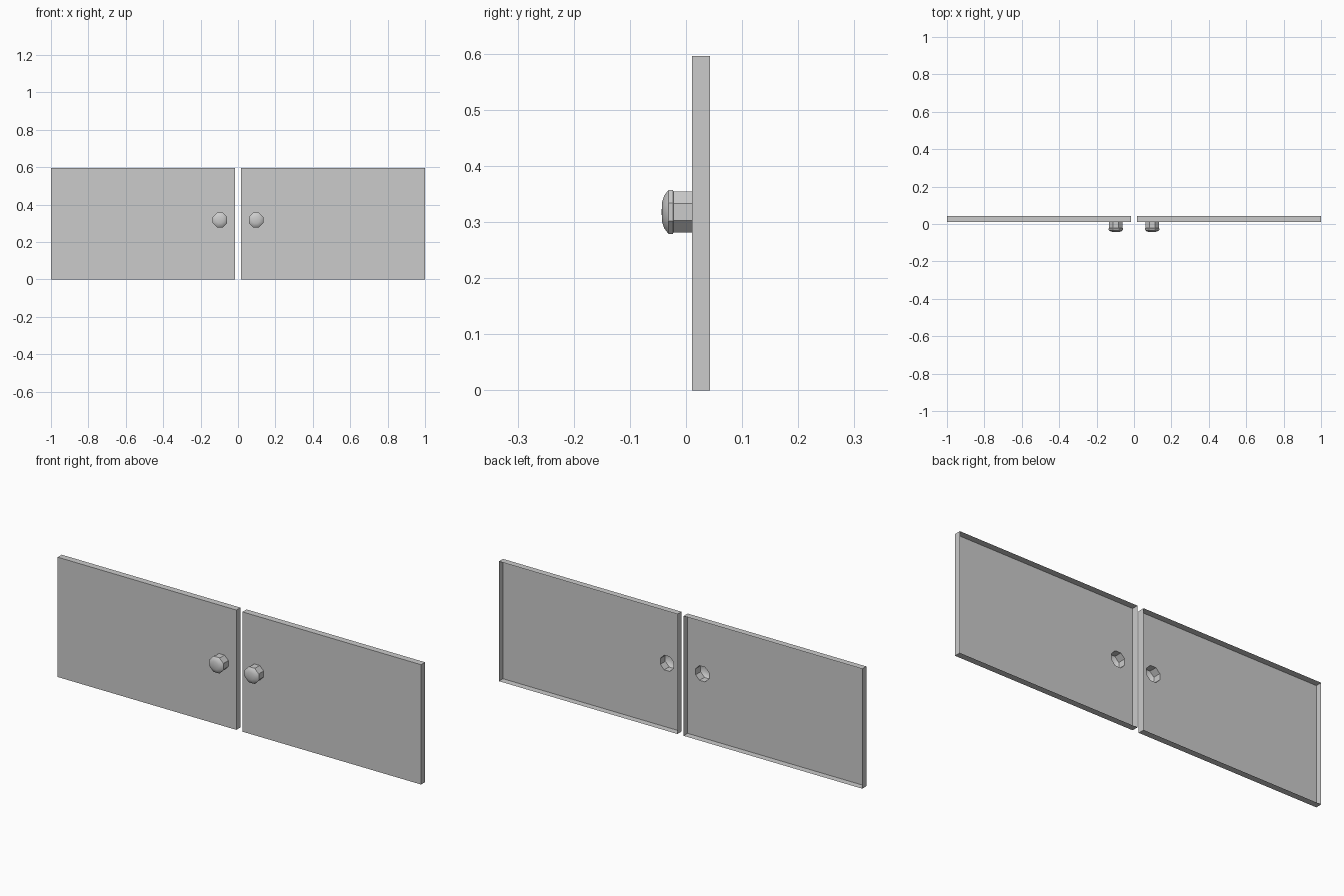
import bpy, bmesh, math
from mathutils import Vector

if "Cube" in bpy.data.objects:
    bpy.data.objects.remove(bpy.data.objects["Cube"])

X0, X1, H = 0.017, 1.0, 0.596      # door extents
FRONT, BACK = 0.011, 0.043         # door depth
KX, KZ, N = 0.097, 0.318, 8        # knob centre and sides


def ring(bm, apothem, y):
    r = apothem / math.cos(math.pi / N)
    angles = [2 * math.pi * (i + 0.5) / N for i in range(N)]
    return [bm.verts.new((KX + r * math.cos(a), y, KZ + r * math.sin(a))) for a in angles]


def loop_edges(bm, vs):
    return [bm.edges.new((vs[i], vs[(i + 1) % len(vs)])) for i in range(len(vs))]


def bridge(bm, a, b):
    n = len(a)
    for i in range(n):
        j = (i + 1) % n
        bm.faces.new((a[i], a[j], b[j], b[i]))


def finish(name, bm):
    mesh = bpy.data.meshes.new(name)
    bm.to_mesh(mesh)
    bm.free()
    ob = bpy.data.objects.new(name, mesh)
    bpy.context.collection.objects.link(ob)
    # second copy on the other side of x = 0
    mod = ob.modifiers.new("mirror", 'MIRROR')
    mod.use_mirror_merge = False
    return ob


# Door: open-backed panel whose front has an opening behind the knob
bm = bmesh.new()
corners = [(X0, 0), (X1, 0), (X1, H), (X0, H)]
front = [bm.verts.new((x, FRONT, z)) for x, z in corners]
back = [bm.verts.new((x, BACK, z)) for x, z in corners]
edges = loop_edges(bm, front) + loop_edges(bm, ring(bm, 0.0365, FRONT))
bmesh.ops.triangle_fill(bm, edges=edges, use_beauty=True, normal=Vector((0, -1, 0)))
bridge(bm, back, front)
bmesh.ops.recalc_face_normals(bm, faces=bm.faces[:])
if sum(f.normal.y * f.calc_area() for f in bm.faces) > 0:
    bmesh.ops.reverse_faces(bm, faces=bm.faces[:])
finish("door", bm)

# Knob: octagonal stem, slightly wider rim and a low domed cap
bm = bmesh.new()
profile = [(0.0365, FRONT), (0.0365, -0.022), (0.039, -0.0235), (0.039, -0.031),
           (0.037, -0.033), (0.029, -0.039), (0.018, -0.0425)]
rings = [ring(bm, a, y) for a, y in profile]
for a, b in zip(rings, rings[1:]):
    bridge(bm, a, b)
tip = bm.verts.new((KX, -0.0435, KZ))
for i in range(N):
    bm.faces.new((rings[-1][i], rings[-1][(i + 1) % N], tip))
bmesh.ops.recalc_face_normals(bm, faces=bm.faces[:])
if sum(f.normal.y * f.calc_area() for f in bm.faces) > 0:
    bmesh.ops.reverse_faces(bm, faces=bm.faces[:])
knob = finish("knob", bm)
bpy.context.view_layer.objects.active = knob
knob.select_set(True)
bpy.ops.object.shade_smooth_by_angle(angle=math.radians(30))
